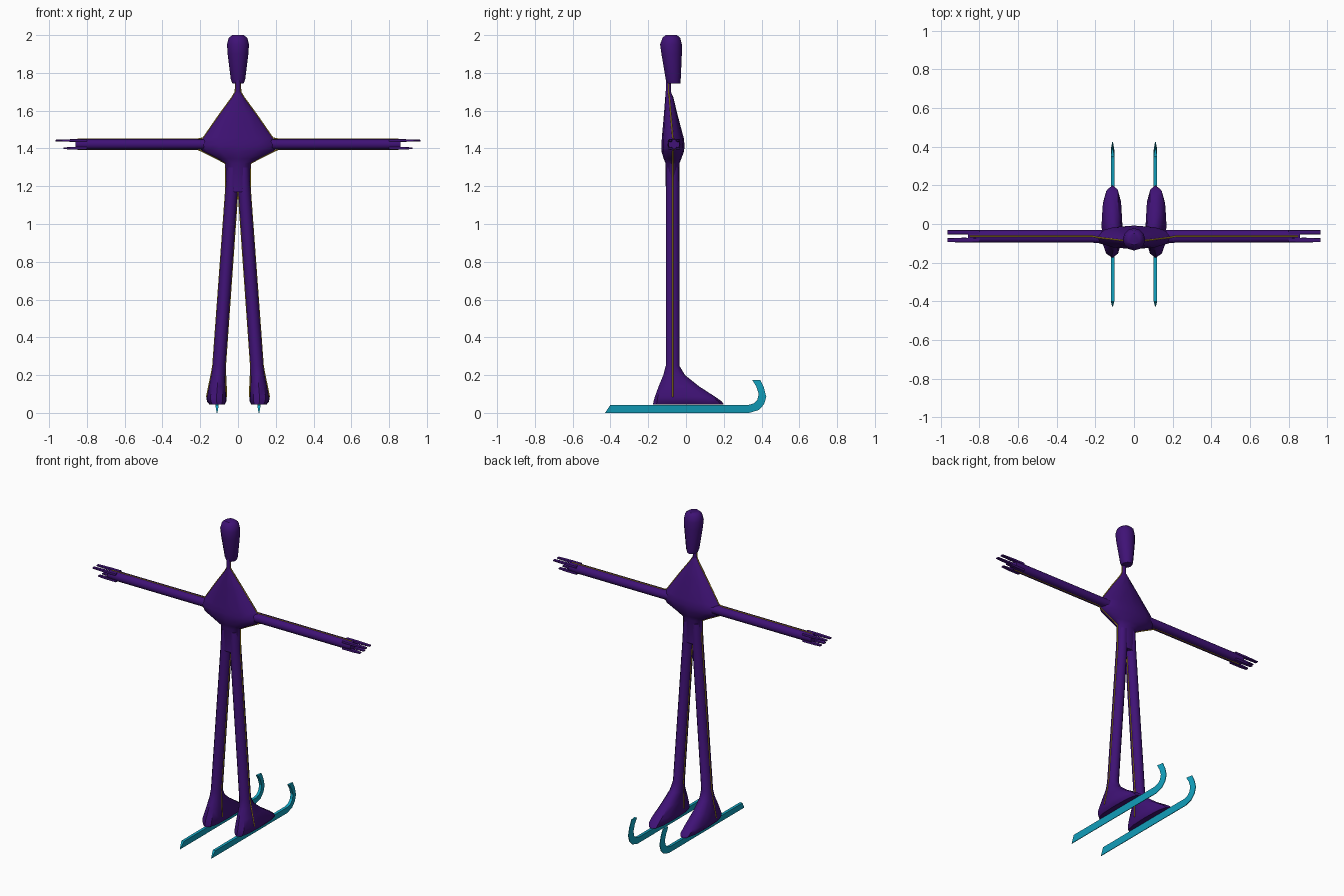
import bpy, bmesh, math
from mathutils import Vector

if "Cube" in bpy.data.objects:
    bpy.data.objects.remove(bpy.data.objects["Cube"], do_unlink=True)


def material(name, rgb):
    m = bpy.data.materials.new(name)
    m.use_nodes = True
    m.diffuse_color = (*rgb, 1)
    m.node_tree.nodes["Principled BSDF"].inputs["Base Color"].default_value = (*rgb, 1)
    return m


PURPLE = material("deep purple", (0.05, 0.006, 0.18))
TEAL = material("teal", (0.006, 0.36, 0.52))
GOLD = material("gold", (0.62, 0.4, 0.02))


def loft(name, rings, mat, mirror=False, angle=40):
    """Skin a closed tube through equal-sized rings of points and cap both ends."""
    bm = bmesh.new()
    loops = [[bm.verts.new(p) for p in ring] for ring in rings]
    n = len(loops[0])
    for a, b in zip(loops, loops[1:]):
        for i in range(n):
            j = (i + 1) % n
            bm.faces.new((a[i], a[j], b[j], b[i]))
    bm.faces.new(loops[0])
    bm.faces.new(loops[-1])
    bmesh.ops.recalc_face_normals(bm, faces=bm.faces)
    mesh = bpy.data.meshes.new(name)
    bm.to_mesh(mesh)
    bm.free()
    mesh.materials.append(mat)
    ob = bpy.data.objects.new(name, mesh)
    bpy.context.collection.objects.link(ob)
    bpy.ops.object.select_all(action="DESELECT")
    ob.select_set(True)
    bpy.context.view_layer.objects.active = ob
    bpy.ops.object.shade_smooth_by_angle(angle=math.radians(angle))
    if mirror:
        ob.modifiers.new("Mirror", "MIRROR").use_mirror_merge = False
    return ob


def oval(a0, a1, b0, b1, power=1.0, sides=12):
    """Oval fitted to a box; a smaller power makes it squarer."""
    pts = []
    for i in range(sides):
        t = math.tau * i / sides
        c, s = math.cos(t), math.sin(t)
        c = math.copysign(abs(c) ** power, c)
        s = math.copysign(abs(s) ** power, s)
        pts.append(((a0 + a1) / 2 + c * (a1 - a0) / 2, (b0 + b1) / 2 + s * (b1 - b0) / 2))
    return pts


def level(z, x0, x1, y0, y1, power=1.0):
    return [(x, y, z) for x, y in oval(x0, x1, y0, y1, power)]


def slice_x(x, y0, y1, z0, z1, power=1.0, sides=12):
    return [(x, y, z) for y, z in oval(y0, y1, z0, z1, power, sides)]


# Head, neck and torso: height, half width, y range
head = [(1.745, .03, -.1, -.03), (1.765, .038, -.107, -.028), (1.9, .055, -.13, -.022),
        (1.95, .058, -.137, -.022), (1.985, .05, -.125, -.03), (2, .03, -.108, -.048)]
neck = [(1.66, .014, -.108, -.078), (1.77, .013, -.106, -.08)]
torso = [(1.17, .062, -.107, -.035), (1.32, .066, -.108, -.035), (1.345, .11, -.118, -.025),
         (1.385, .19, -.13, -.01), (1.42, .21, -.13, -.008), (1.455, .185, -.128, -.012),
         (1.58, .098, -.117, -.045), (1.67, .032, -.11, -.067), (1.7, .014, -.106, -.08)]
for name, rows in (("head", head), ("neck", neck), ("torso", torso)):
    loft(name, [level(z, -w, w, y0, y1) for z, w, y0, y1 in rows], PURPLE)

# Leg flowing into the boot
leg = [(.045, .07, .152, -.175, .2, .75), (.06, .062, .164, -.172, .19, .75),
       (.085, .06, .168, -.165, .155, .75), (.14, .062, .157, -.145, .07, .85),
       (.2, .065, .143, -.12, -.005, 1), (.25, .066, .134, -.107, -.035, 1),
       (1.18, .001, .066, -.107, -.035, 1), (1.3, .001, .06, -.105, -.037, 1)]
loft("leg", [level(*row) for row in leg], PURPLE, mirror=True)

# Arm with four pointed fingers
arm = [(.14, -.1, -.03, 1.395, 1.45), (.21, -.097, -.03, 1.395, 1.45),
       (.8, -.096, -.031, 1.395, 1.45), (.86, -.094, -.033, 1.397, 1.449)]
loft("arm", [slice_x(*row, power=.85) for row in arm], PURPLE, mirror=True)
for side, y in (("front", -.083), ("back", -.043)):
    for place, z, tip in (("upper", 1.442, .965), ("lower", 1.401, .925)):
        rows = [(x, y - w, y + w, z - h, z + h)
                for x, w, h in ((.8, .011, .008), (.88, .012, .007), (tip, .011, .004))]
        loft(f"{side}_{place}_finger", [slice_x(*r, power=.6, sides=8) for r in rows],
             PURPLE, mirror=True)

# Skate blade: wedge section swept along the runner and its curled tip
outer = [(-.428, 0), (.335, 0), (.385, .015), (.413, .045), (.425, .085), (.412, .135), (.392, .175)]
inner = [(-.4, .042), (.33, .042), (.358, .05), (.378, .07), (.385, .1), (.372, .14), (.35, .175)]
BLADE_X = .111
blade = []
for (yo, zo), (yi, zi) in zip(outer, inner):
    blade.append([(BLADE_X - .002, yo, zo), (BLADE_X + .002, yo, zo),
                  (BLADE_X + .009, yi, zi), (BLADE_X - .009, yi, zi)])
loft("skate_blade", blade, TEAL, mirror=True, angle=30)


# Thin piping along the suit seams
def piping(name, points):
    for label, side in (("left", 1), ("right", -1)):
        curve = bpy.data.curves.new(f"{label}_{name}", "CURVE")
        curve.dimensions = "3D"
        curve.bevel_depth = .0036
        curve.bevel_resolution = 0
        curve.use_fill_caps = True
        spline = curve.splines.new("POLY")
        spline.points.add(len(points) - 1)
        for p, (x, y, z) in zip(spline.points, points):
            p.co = (*Vector((side * x, y, z)), 1)
        curve.materials.append(GOLD)
        bpy.context.collection.objects.link(bpy.data.objects.new(f"{label}_{name}", curve))


Y = -.07
piping("shoulder_piping", [(.013, -.093, 1.75), (.014, -.093, 1.7), (.032, -.088, 1.67),
                           (.098, -.081, 1.58), (.184, -.07, 1.456), (.215, -.064, 1.449),
                           (.85, -.064, 1.449)])
piping("underarm_piping", [(.85, -.064, 1.396), (.215, -.064, 1.396), (.19, Y, 1.385),
                           (.11, Y, 1.345), (.066, Y, 1.32), (.065, Y, 1.18)])
piping("outer_leg_piping", [(.065, Y, 1.18), (.133, Y, .25), (.142, Y, .2), (.155, Y, .14),
                            (.166, Y, .085)])
piping("inner_leg_piping", [(.002, Y, 1.17), (.067, Y, .25), (.066, Y, .2), (.063, Y, .14),
                            (.062, Y, .085)])
